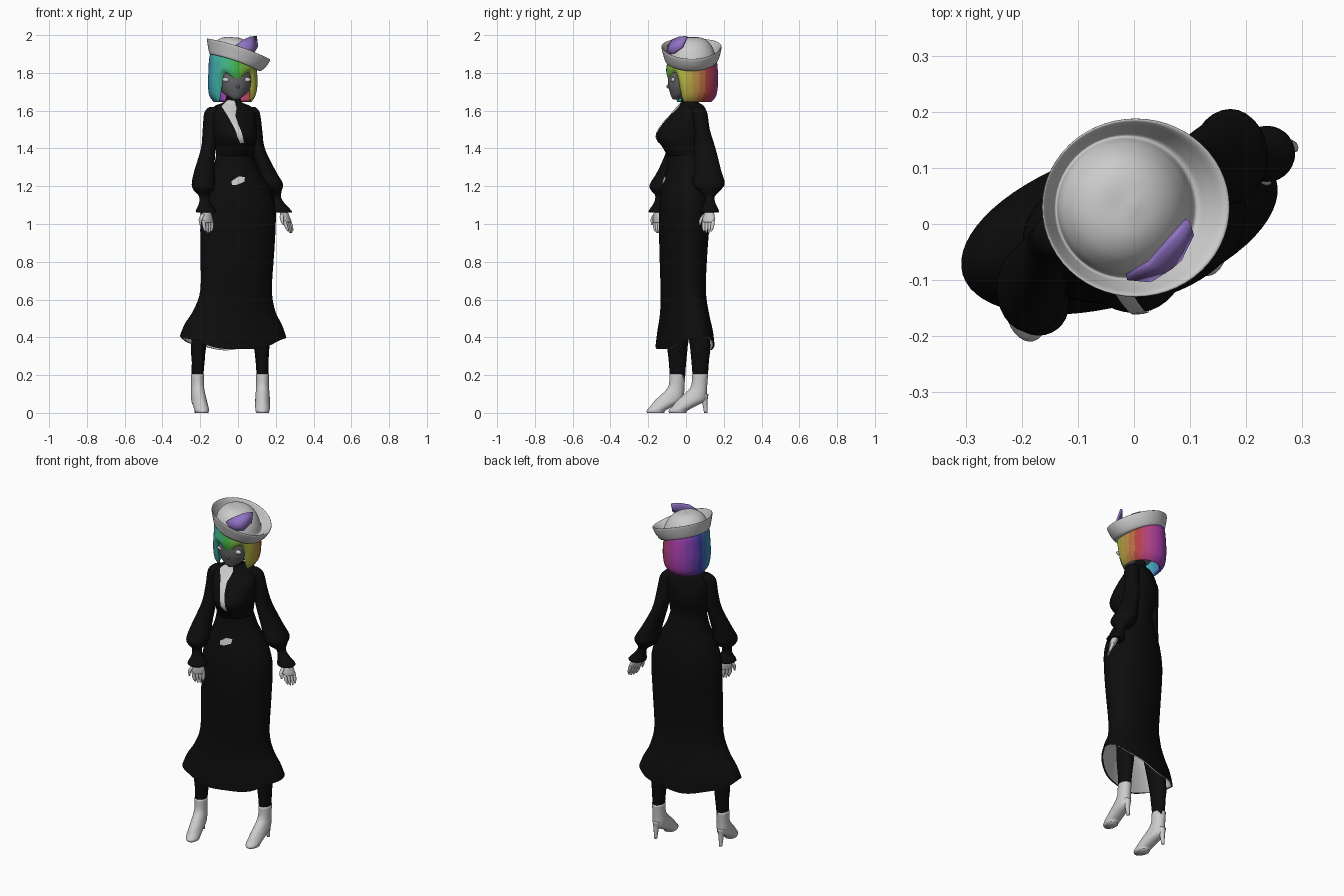
import bpy, bmesh, math, colorsys
from math import sin, cos, pi, radians
from mathutils import Vector


def material(name, rgb):
    m = bpy.data.materials.new(name)
    m.diffuse_color = (*rgb, 1)
    return m


def finish(name, bm, mat=None):
    bmesh.ops.recalc_face_normals(bm, faces=bm.faces)
    me = bpy.data.meshes.new(name)
    bm.to_mesh(me)
    bm.free()
    for p in me.polygons:
        p.use_smooth = True
    ob = bpy.data.objects.new(name, me)
    bpy.context.collection.objects.link(ob)
    if mat:
        me.materials.append(mat)
    return ob


def spline(p, q, r, s, t):
    return 0.5 * (2*q + (r-p)*t + (2*p-5*q+4*r-s)*t*t + (3*q-p-3*r+s)*t**3)


def loft(name, rings, mat=None, n=40, steps=4, lift=lambda t: 0, caps=True):
    """Ring: x, y, z, half width, front depth, back depth, turn, lift amount."""
    full = []
    for r in rings:
        r = list(r)
        if len(r) == 4: r.append(r[3])
        if len(r) == 5: r.append(r[4])
        full.append(r + [0] * (8 - len(r)))
    dense = []
    for i in range(len(full) - 1):
        quad = [full[max(i-1, 0)], full[i], full[i+1], full[min(i+2, len(full)-1)]]
        dense += [[spline(*v, k/steps) for v in zip(*quad)] for k in range(steps)]
    dense.append(full[-1])
    bm = bmesh.new()
    loops = []
    for x, y, z, a, bf, bb, rot, up in dense:
        c, s = cos(radians(rot)), sin(radians(rot))
        loop = []
        for k in range(n):
            t = 2*pi*k/n
            u, v = a*cos(t), (bf if sin(t) < 0 else bb)*sin(t)
            loop.append(bm.verts.new((x+u*c-v*s, y+u*s+v*c, z+up*lift(t))))
        loops.append(loop)
    for p, q in zip(loops, loops[1:]):
        for k in range(n):
            j = (k+1) % n
            bm.faces.new((p[k], p[j], q[j], q[k]))
    if caps:
        bm.faces.new(loops[0])
        bm.faces.new(loops[-1])
    return finish(name, bm, mat)


def ball(name, loc, scale, mat=None):
    bm = bmesh.new()
    bmesh.ops.create_uvsphere(bm, u_segments=16, v_segments=10, radius=1)
    bmesh.ops.scale(bm, vec=scale, verts=bm.verts)
    bmesh.ops.translate(bm, vec=loc, verts=bm.verts)
    return finish(name, bm, mat)


def patch(name, path, target):
    """Cloth strip x, y, z, half width laid onto a target surface."""
    bm = bmesh.new()
    rows = [[bm.verts.new((x + w*k/3, y, z)) for k in range(-3, 4)] for x, y, z, w in path]
    for p, q in zip(rows, rows[1:]):
        for k in range(6):
            bm.faces.new((p[k], p[k+1], q[k+1], q[k]))
    bmesh.ops.subdivide_edges(bm, edges=bm.edges[:], cuts=2, use_grid_fill=True)
    ob = finish(name, bm)
    m = ob.modifiers.new("wrap", 'SHRINKWRAP')
    m.target, m.offset, m.wrap_mode = target, 0.004, 'ABOVE_SURFACE'


black = material("black_cloth", (0.004, 0.004, 0.004))
skin = material("dark_skin", (0.13, 0.13, 0.14))
purple = material("purple", (0.28, 0.17, 0.55))
side_lift = lambda t: cos(t)**2 + 0.06*sin(7*t)

# Skirt with flared hem, and pale lining
hem = [(-.026, -.005, .335, .292, .137, .137, 17, .07), (-.025, -.005, .42, .266, .13, .13, 17, .05),
       (-.02, -.008, .52, .226, .115, .115, 18, .02), (-.01, -.014, .65, .196, .11, .108, 18)]
skirt = loft("skirt", hem + [(-.004, -.012, .85, .2, .122, .118, 15), (0, -.008, 1.0, .203, .13, .128, 13),
             (0, -.006, 1.1, .199, .13, .128, 13), (-.005, -.002, 1.2, .17, .12, .116, 15),
             (-.012, 0, 1.29, .123, .102, .095, 19), (-.018, 0, 1.37, .1, .095, .083, 22)],
             black, n=64, lift=side_lift, caps=False)
loft("skirt_lining", [r[:3] + (r[3]-.008, r[4]-.008, r[5]-.008) + r[6:] for r in hem],
     n=64, lift=side_lift, caps=False)

# Bodice with bust and high neck
bodice = loft("bodice", [
    (-.018, 0, 1.36, .1, .097, .083, 22), (-.02, 0, 1.41, .107, .13, .086, 21),
    (-.025, .005, 1.465, .12, .168, .095, 19), (-.03, .015, 1.53, .125, .142, .09, 22),
    (-.03, .025, 1.59, .128, .085, .07, 26), (-.03, .028, 1.625, .1, .06, .055, 26),
    (-.028, .022, 1.643, .052, .045, .045, 24), (-.025, .012, 1.67, .038, .038, .038, 15),
    (-.025, .01, 1.71, .037, .037, .037, 15)], black, n=48)
patch("neck_scarf", [(-.045, -.02, 1.655, .025), (-.045, -.05, 1.625, .042), (-.035, -.09, 1.58, .022),
      (-.015, -.13, 1.53, .016), (.005, -.15, 1.48, .013), (.022, -.14, 1.43, .01)], bodice)
patch("waist_clasp", [(.02, -.11, 1.25, .018), (-.0, -.12, 1.225, .035), (-.02, -.12, 1.205, .012)], skirt)

# Puff sleeves with flared cuffs
sleeves = {
    "left": [(-.12, -.01, 1.62, .03), (-.138, -.02, 1.59, .04), (-.146, -.03, 1.5, .041),
             (-.158, -.05, 1.4, .038, .048), (-.178, -.09, 1.28, .054, .06), (-.183, -.115, 1.21, .062, .077),
             (-.182, -.125, 1.178, .052, .06), (-.18, -.135, 1.15, .028), (-.175, -.14, 1.11, .031),
             (-.17, -.145, 1.065, .054), (-.17, -.147, 1.06, .025)],
    "right": [(.06, .06, 1.62, .03), (.073, .07, 1.59, .042), (.087, .085, 1.5, .041),
              (.104, .1, 1.4, .038, .056), (.148, .115, 1.28, .052, .072), (.172, .12, 1.215, .065, .085),
              (.18, .122, 1.178, .052, .06), (.2, .125, 1.145, .027), (.215, .125, 1.11, .031),
              (.237, .125, 1.065, .05), (.237, .125, 1.06, .025)]}
for side, rings in sleeves.items():
    loft(side + "_sleeve", rings, black, n=28)

# Hands: palm, four fingers and a thumb
for side, wrist, drift, rot in (("left", Vector((-.168, -.147, 1.08)), Vector((.012, -.002, 0)), 40),
                                ("right", Vector((.236, .125, 1.08)), Vector((.045, -.012, 0)), 60)):
    across = Vector((cos(radians(rot)), sin(radians(rot)), 0))
    at = lambda f, s: wrist + drift*f + across*s - Vector((0, 0, .13*f))
    loft(side + "_palm", [(*at(f, 0), a, b, b, rot) for f, a, b in
         ((0, .022, .019), (.2, .029, .02), (.4, .036, .018), (.55, .034, .015))], n=20)
    for i in range(5):
        s = -.026 + .0175*i
        if i == 4:
            pts = [(at(.2, -.022), .012), (at(.42, -.046), .01), (at(.66, -.05), .004)]
        else:
            pts = [(at(.48, s), .011), (at(.75, s), .009), (at(1 - abs(i-1.5)*.05, s*.8), .004)]
        loft(side + "_finger_%d" % i, [(*p, r) for p, r in pts], n=10, steps=3)

# Legs and heeled boots
boot = [(.205, 0, .034, .042, .042), (.14, .004, .034, .045, .041), (.10, .012, .037, .072, .047),
        (.065, .04, .039, .083, .068), (.035, .085, .039, .062, .06), (.012, .112, .037, .055, .045),
        (0, .112, .033, .052, .04)]
for side, x, y, rot, top in (("left", -.215, -.045, 12, (-.1, -.02)), ("right", .13, .075, 0, (.08, .03))):
    fx, fy = sin(radians(rot)), -cos(radians(rot))
    loft(side + "_boot", [(x+c*fx, y+c*fy, z, a, bf, bb, rot) for z, c, a, bf, bb in boot], n=28)
    loft(side + "_heel", [(x-.02*fx, y-.02*fy, .1, .024), (x-.024*fx, y-.024*fy, .06, .015),
                          (x-.03*fx, y-.03*fy, 0, .009)], n=12)
    mid = (x*.93, y*.95)
    loft(side + "_leg", [(x, y, .18, .031, .039), (x*.98, y, .27, .034, .046),
                         (*mid, .4, .044, .056), (*top, .75, .06)], black, n=24)

# Face, nose and eyes
loft("face", [(-.012, -.055, 1.658, .012, .012, .012, 12), (-.013, -.045, 1.672, .035, .032, .04, 12),
              (-.016, -.02, 1.695, .065, .065, .07, 12), (-.018, 0, 1.735, .09, .095, .1, 12),
              (-.02, .01, 1.79, .1, .105, .1, 12), (-.02, .02, 1.88, .1, .1, .1, 12)], skin, n=36)
ball("nose", (.0, -.093, 1.728), (.008, .011, .01), skin)
for side, ex, ey in (("left", -.06, -.079), ("right", .046, -.068)):
    ball(side + "_eye", (ex, ey, 1.764), (.023, .012, .013))


# Bobbed hair, parted around the face and coloured around the colour wheel
def fringe(t):
    s = min(max((-sin(t) - .5) / .3, 0), 1)
    return s*s*(3 - 2*s) + .12*s*sin(5*t)


hair = loft("hair", [(-.035, .03, 1.96, .03, .03, .03, 12), (-.035, .03, 1.94, .085, .085, .09, 12),
            (-.03, .03, 1.89, .12, .12, .128, 12), (-.028, .032, 1.81, .128, .135, .137, 12, .03),
            (-.028, .032, 1.74, .131, .137, .138, 12, .075), (-.03, .036, 1.68, .122, .137, .124, 12, .115),
            (-.03, .036, 1.647, .1, .132, .1, 12, .135)], n=72, lift=fringe, caps=False)
BINS = 24
for i in range(BINS):
    hair.data.materials.append(material("hair_%d" % i, colorsys.hsv_to_rgb(i/BINS, .88, .45)))
for p in hair.data.polygons:
    phi = math.atan2(p.center.x + .03, .03 - p.center.y)
    p.material_index = int(((.38 - phi/(2*pi)) % 1) * BINS) % BINS
thick = hair.modifiers.new("thickness", 'SOLIDIFY')
thick.thickness, thick.offset = .012, -1

# Tilted round hat with turned-up brim
loft("hat", [(-.018, .03, 1.86, .118, .125, .125, 0, -.045), (-.015, .03, 1.855, .135, .14, .137, 0, -.045),
             (-.005, .03, 1.883, .153, .15, .15, 0, -.05), (.003, .03, 1.922, .167, .16, .158, 0, -.055),
             (.001, .03, 1.925, .16, .153, .151, 0, -.052), (-.008, .03, 1.9, .14, .138, .138, 0, -.045),
             (-.015, .03, 1.885, .124, .126, .126, 0, -.04), (-.016, .03, 1.92, .114, .114, .114, 0, -.03),
             (-.014, .03, 1.957, .09, .09, .09, 0, -.02), (-.012, .03, 1.98, .055, .055, .055, 0, -.01),
             (-.012, .03, 1.988, .012, .012, .012)], n=56, lift=lambda t: cos(t) - .25*sin(t)**2)

# Purple ear-shaped hat ornament
bm = bmesh.new()
rim = [bm.verts.new(p) for p in ((-.012, -.1, 1.945), (.03, -.075, 1.977), (.065, -.035, 1.993), (.1, .003, 1.995),
                                 (.107, -.02, 1.94), (.085, -.065, 1.905), (.03, -.104, 1.9))]
hub = bm.verts.new((.068, -.08, 1.94))
for k in range(7):
    bm.faces.new((rim[k], rim[(k+1) % 7], hub))
ear = finish("hat_ornament", bm, purple)
ear.modifiers.new("thickness", 'SOLIDIFY').thickness = .012
